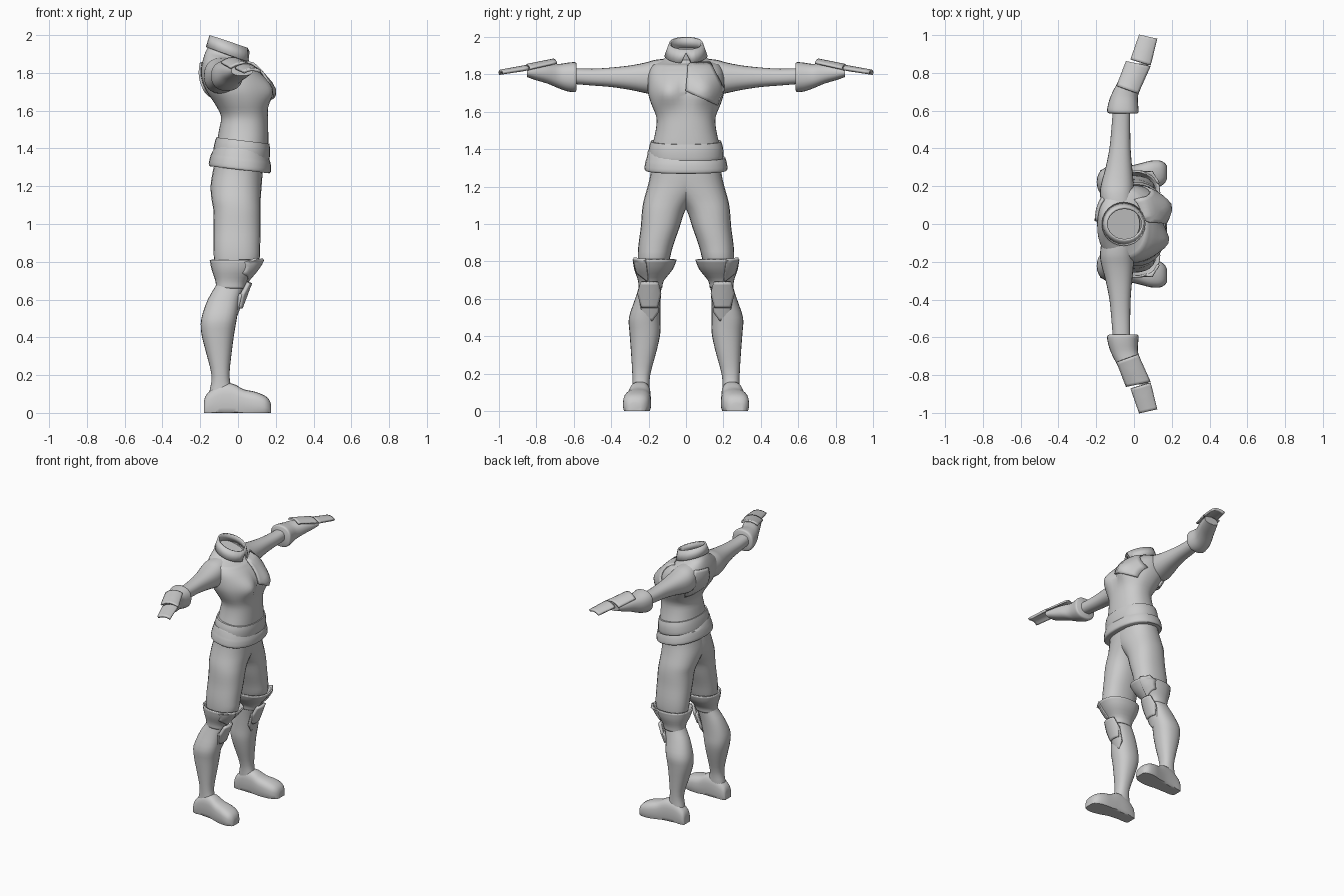
import bpy, bmesh, math
from mathutils import Vector
from mathutils.bvhtree import BVHTree

if "Cube" in bpy.data.objects:
    bpy.data.objects.remove(bpy.data.objects["Cube"])

grey = bpy.data.materials.new("plain grey")
grey.diffuse_color = (0.6, 0.6, 0.6, 1)
grey.use_nodes = True
grey.node_tree.nodes["Principled BSDF"].inputs["Base Color"].default_value = grey.diffuse_color


def finish(name, bm, mirror=False, thick=0, angle=40):
    """Turn a bmesh into a smooth shaded object, optionally mirrored across y."""
    bmesh.ops.recalc_face_normals(bm, faces=bm.faces)
    mesh = bpy.data.meshes.new(name)
    bm.to_mesh(mesh)
    bm.free()
    mesh.materials.append(grey)
    ob = bpy.data.objects.new(name, mesh)
    bpy.context.collection.objects.link(ob)
    bpy.ops.object.select_all(action='DESELECT')
    ob.select_set(True)
    bpy.context.view_layer.objects.active = ob
    bpy.ops.object.shade_smooth_by_angle(angle=math.radians(angle))
    if thick:
        mod = ob.modifiers.new("thickness", 'SOLIDIFY')
        mod.thickness, mod.offset = thick, 0
    if mirror:
        mod = ob.modifiers.new("mirror", 'MIRROR')
        mod.use_axis = (False, True, False)
        mod.use_mirror_merge = False
    return ob


def smooth_rings(rings, sub):
    """Catmull-Rom interpolation between cross-sections."""
    out = []
    for i in range(len(rings) - 1):
        p0, p1 = rings[max(i - 1, 0)], rings[i]
        p2, p3 = rings[i + 1], rings[min(i + 2, len(rings) - 1)]
        for k in range(sub):
            t = k / sub
            out.append([0.5 * (2 * b + (c - a) * t + (2 * a - 5 * b + 4 * c - d) * t * t
                               + (3 * b - a - 3 * c + d) * t ** 3)
                        for a, b, c, d in zip(p0, p1, p2, p3)])
    return out + [list(rings[-1])]


def loft(name, rings, axis='z', seg=24, sub=3, power=2.3, fn=None, caps=True, **kw):
    """Skin rings (position, min a, max a, min b, max b) along an axis."""
    bm = bmesh.new()
    loops = []
    for t, a0, a1, b0, b1 in smooth_rings(rings, sub):
        loop = []
        for i in range(seg):
            ang = math.tau * i / seg
            c, s = math.cos(ang), math.sin(ang)
            a = (a0 + a1) / 2 + (a1 - a0) / 2 * math.copysign(abs(c) ** (2 / power), c)
            b = (b0 + b1) / 2 + (b1 - b0) / 2 * math.copysign(abs(s) ** (2 / power), s)
            co = Vector({'x': (t, a, b), 'y': (a, t, b), 'z': (a, b, t)}[axis])
            loop.append(bm.verts.new(fn(co) if fn else co))
        loops.append(loop)
    for lo, hi in zip(loops, loops[1:]):
        for i in range(seg):
            j = (i + 1) % seg
            bm.faces.new((lo[i], lo[j], hi[j], hi[i]))
    if caps:
        bm.faces.new(loops[0])
        bm.faces.new(loops[-1])
    return finish(name, bm, **kw)


def plate(name, outline, place, thick=0.012, **kw):
    """Flat outline, subdivided, then laid on a surface by place(u, v)."""
    bm = bmesh.new()
    face = bm.faces.new([bm.verts.new((u, v, 0)) for u, v in outline])
    bmesh.ops.poke(bm, faces=[face])
    bmesh.ops.subdivide_edges(bm, edges=bm.edges[:], cuts=4, use_grid_fill=True)
    for v in bm.verts:
        v.co = place(v.co.x, v.co.y)
    return finish(name, bm, thick=thick, **kw)


def lay_on(ob, side, gap):
    """Placement that projects (y, z) on an object along x."""
    bm = bmesh.new()
    bm.from_mesh(ob.data)
    tree = BVHTree.FromBMesh(bm)
    bm.free()

    def place(y, z):
        start = Vector((side, y, z))
        hit = tree.ray_cast(start, Vector((-side, 0, 0)))[0]
        hit = hit or tree.find_nearest(Vector((0.1 * side, y, z)))[0]
        return Vector((hit.x + side * gap, y, z))
    return place


def symmetric(rows):
    return [(z, a, b, -h, h) for z, a, b, h in rows]


# Torso with bust and forward sloping neck
def torso_shape(co):
    x, y, z = co
    if x > 0:
        d = ((abs(y) - 0.095) ** 2 + (z - 1.705) ** 2) / 0.07 ** 2
        co.x += 0.05 * math.exp(-d)
    co.z -= (x + 0.15) * 0.35 * min(max((z - 1.85) / 0.08, 0), 1)
    return co


torso = loft("torso", symmetric([
    (1.36, -.125, .155, .19), (1.42, -.115, .16, .18), (1.5, -.1, .16, .162),
    (1.57, -.09, .158, .158), (1.64, -.125, .155, .185), (1.70, -.165, .148, .203),
    (1.76, -.19, .138, .205), (1.81, -.195, .11, .2), (1.85, -.19, .07, .18),
    (1.885, -.18, .05, .135), (1.91, -.17, .035, .1), (1.94, -.155, .03, .085)]),
    seg=40, fn=torso_shape)

# Collar with two pointed front flaps
def collar_shape(co):
    lower = co.z < 1.95
    notch = 0.055 if lower and abs(co.y) < 0.005 and co.x > 0 else 0
    co.z += notch - (co.x + 0.15) * 0.35
    return co


loft("collar", symmetric([(1.93, -.165, .055, .11), (2.0, -.145, .045, .085)]),
     sub=1, power=2, fn=collar_shape, caps=False, thick=0.012)

# Chest and back plates on one side only
plate("chest_plate", [(.01, 1.85), (.03, 1.862), (.13, 1.862), (.2, 1.72), (.165, 1.635), (0, 1.71)],
      lay_on(torso, 1, 0.012))
plate("back_plate", [(.02, 1.85), (.13, 1.86), (.185, 1.74), (.15, 1.65), (.01, 1.71)],
      lay_on(torso, -1, 0.008))

# Belt: upper band and flared lower band
def upper_tilt(co):
    co.z -= 0.12 * co.x
    return co


def lower_tilt(co):
    co.z -= 0.12 * co.x + (0.12 * co.y if co.z > 1.36 else 0)
    return co


loft("belt_upper", symmetric([(1.34, -.125, .155, .19), (1.36, -.132, .166, .2),
     (1.41, -.125, .17, .198), (1.445, -.115, .166, .188)]), seg=32, fn=upper_tilt)
loft("belt_lower", symmetric([(1.288, -.15, .165, .217), (1.3, -.155, .175, .222),
     (1.345, -.145, .172, .214), (1.375, -.13, .158, .2)]), seg=32, fn=lower_tilt)

# Trousers
loft("trouser_leg", [
    (1.34, -.12, .13, -.14, .185), (1.27, -.135, .13, -.14, .19), (1.2, -.145, .125, -.11, .205),
    (1.13, -.14, .12, -.04, .225), (1.07, -.13, .12, .005, .235), (.98, -.13, .12, .035, .242),
    (.88, -.13, .117, .07, .255), (.8, -.125, .11, .09, .257), (.72, -.105, .055, .115, .245)],
    mirror=True)

# Flared knee cuffs with an outer flap
cuff = loft("knee_cuff", [(.81, -.145, .135, .055, .28), (.76, -.135, .1, .075, .272),
            (.7, -.115, .045, .122, .252), (.66, -.112, .032, .132, .248)],
            caps=False, thick=0.01, mirror=True)
plate("knee_flap", [(.215, .815), (.28, .815), (.262, .74), (.2, .69)],
      lay_on(cuff, 1, 0.01), mirror=True)

# Lower legs and feet
loft("lower_leg", [
    (.74, -.1, .045, .125, .247), (.68, -.115, .035, .13, .248), (.6, -.16, .01, .135, .272),
    (.5, -.194, -.006, .137, .305), (.42, -.194, -.02, .137, .302), (.33, -.172, -.032, .155, .295),
    (.2, -.14, -.045, .19, .287), (.12, -.15, -.03, .195, .287), (.06, -.16, 0, .195, .295)],
    mirror=True)


def on_floor(co):
    co.z = max(co.z, 0)
    return co


loft("foot", [
    (-.18, .21, .28, -.03, .06), (-.165, .2, .29, -.03, .1), (-.1, .19, .298, -.03, .15),
    (-.03, .188, .307, -.03, .155), (.03, .187, .32, -.03, .125), (.09, .188, .335, -.03, .112),
    (.14, .2, .335, -.03, .092), (.165, .22, .32, -.03, .07), (.175, .24, .305, -.03, .045)],
    axis='x', power=2.8, fn=on_floor, mirror=True)

# Rounded knee pad over a pointed shin plate
def shin(lift):
    return lambda y, z: Vector((.062 + lift - (.69 - z) * .38 - 6 * (y - .195) ** 2, y, z))


plate("knee_pad", [(.15, .69), (.24, .69), (.255, .63), (.235, .555), (.155, .555), (.137, .63)],
      shin(.004), thick=.02, mirror=True)
plate("shin_plate", [(.14, .63), (.25, .63), (.235, .53), (.2, .485), (.18, .485), (.15, .53)],
      shin(-.008), thick=.018, mirror=True)

# Arms and gauntlets
loft("arm", [
    (.08, -.17, .0, 1.7, 1.885), (.16, -.18, .0, 1.69, 1.878), (.22, -.172, -.002, 1.7, 1.862),
    (.3, -.15, -.01, 1.717, 1.847), (.4, -.13, -.018, 1.732, 1.836), (.5, -.12, -.02, 1.74, 1.83),
    (.62, -.11, -.02, 1.75, 1.832)], axis='y', mirror=True)
loft("gauntlet", [
    (.585, -.13, .018, 1.715, 1.857), (.595, -.142, .025, 1.705, 1.865),
    (.63, -.138, .022, 1.708, 1.862), (.68, -.122, .022, 1.725, 1.855),
    (.74, -.092, .045, 1.75, 1.856), (.8, -.062, .066, 1.768, 1.848),
    (.85, -.035, .08, 1.785, 1.838)], axis='y', mirror=True)


# Curved forearm and hand plates
def arched(cx, cy, px, py, top, slope):
    def place(x, y):
        w = (x - cx) * px + (y - cy) * py
        return Vector((x, y, top - slope * (y - cy) - 6 * w * w))
    return place


plate("forearm_plate", [(-.04, .86), (.085, .835), (.02, .69), (-.09, .73)],
      arched(-.035, .71, .93, -.38, 1.878, .2), mirror=True)
plate("hand_plate", [(.03, 1.0), (.12, .98), (.085, .84), (-.015, .87)],
      arched(.035, .855, .96, -.28, 1.842, .18), thick=.016, mirror=True)
